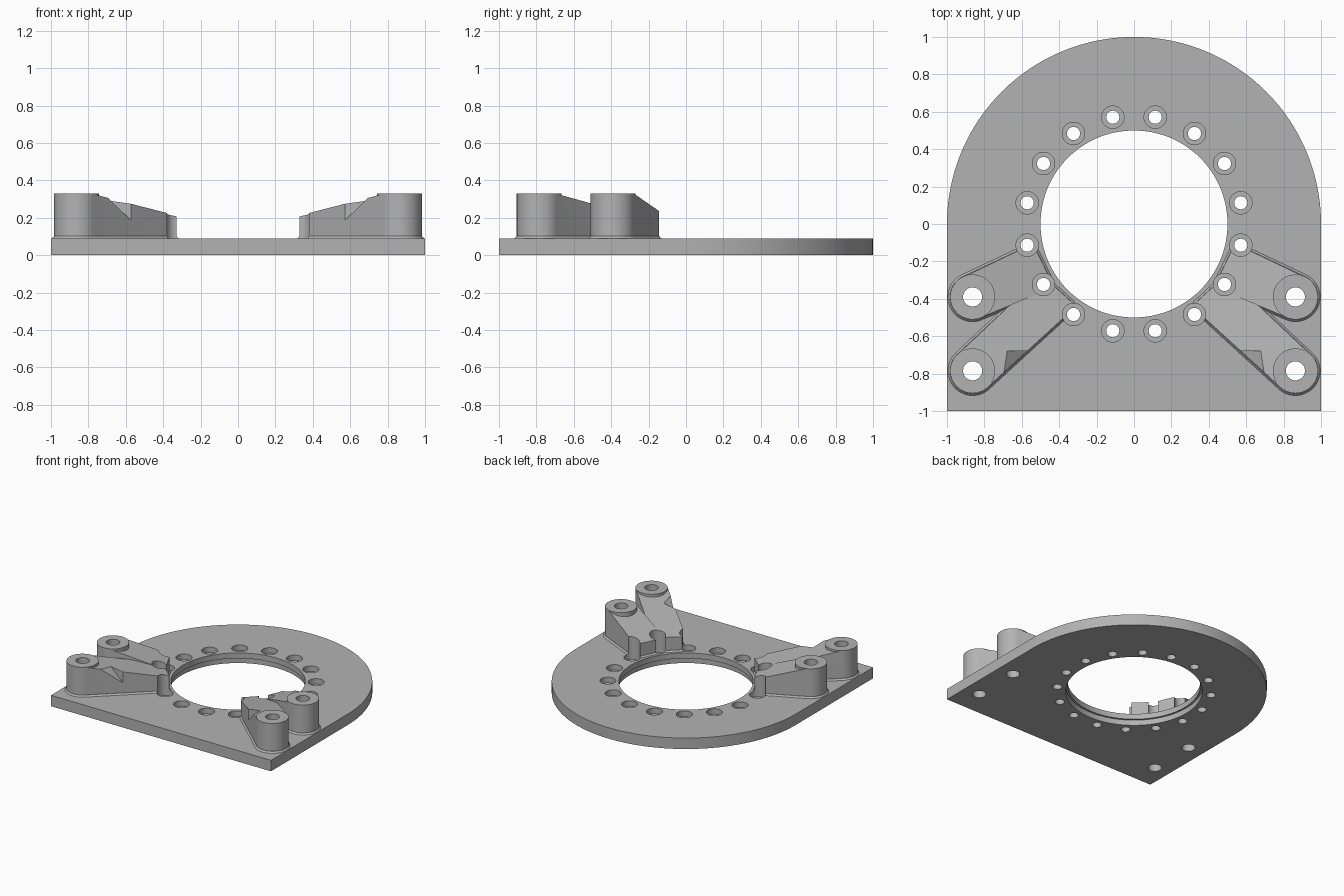
import bpy, bmesh
from math import sin, cos, pi, radians
from mathutils import Vector

cube = bpy.data.objects.get("Cube")
if cube:
    bpy.data.objects.remove(cube)

grey = bpy.data.materials.new("plain grey")
grey.use_nodes = True
grey.diffuse_color = (0.45, 0.45, 0.45, 1)
grey.node_tree.nodes["Principled BSDF"].inputs["Base Color"].default_value = grey.diffuse_color

PLATE, TOP, BOSS_R = 0.09, 0.33, 0.12


def finish(name, bm):
    bmesh.ops.recalc_face_normals(bm, faces=bm.faces)
    mesh = bpy.data.meshes.new(name)
    bm.to_mesh(mesh)
    bm.free()
    mesh.materials.append(grey)
    obj = bpy.data.objects.new(name, mesh)
    bpy.context.collection.objects.link(obj)
    return obj


def disc(x, y, r, n=64):
    return [(x + r * cos(2 * pi * i / n), y + r * sin(2 * pi * i / n)) for i in range(n)]


def stepped_pin(bm, x, y, rings, n):
    """Closed turned solid from (radius, height) rings."""
    loops = [[bm.verts.new((px, py, z)) for px, py in disc(x, y, r, n)] for r, z in rings]
    for a, b in zip(loops, loops[1:]):
        for i in range(n):
            j = (i + 1) % n
            bm.faces.new((a[i], a[j], b[j], b[i]))
    bm.faces.new(loops[0][::-1])
    bm.faces.new(loops[-1])


def hull(name, points):
    bm = bmesh.new()
    for p in points:
        bm.verts.new(p)
    res = bmesh.ops.convex_hull(bm, input=bm.verts)
    junk = set(res["geom_interior"]) | set(res["geom_unused"])
    bmesh.ops.delete(bm, geom=[v for v in junk if isinstance(v, bmesh.types.BMVert)], context="VERTS")
    bmesh.ops.dissolve_limit(bm, angle_limit=radians(0.2), verts=bm.verts, edges=bm.edges)
    return finish(name, bm)


def boolean(obj, other, operation, keep=False):
    mod = obj.modifiers.new("cut", "BOOLEAN")
    mod.operation, mod.solver, mod.object = operation, "EXACT", other
    bpy.context.view_layer.objects.active = obj
    bpy.ops.object.modifier_apply(modifier=mod.name)
    if not keep:
        bpy.data.objects.remove(other)


# Base plate: half disc at the back, square at the front
bm = bmesh.new()
outline = [(cos(pi * i / 80), sin(pi * i / 80)) for i in range(81)] + [(-1, -1), (1, -1)]
face = bm.faces.new([bm.verts.new((x, y, 0)) for x, y in outline])
ext = bmesh.ops.extrude_face_region(bm, geom=[face])
bmesh.ops.translate(bm, vec=(0, 0, PLATE), verts=[v for v in ext["geom"] if isinstance(v, bmesh.types.BMVert)])
plate = finish("base_plate", bm)

# Drill set: central opening, ring of counterbored bolts, boss holes
BOSS_X, BOSS_Y = 0.863, (-0.39, -0.785)
bm = bmesh.new()
stepped_pin(bm, 0, 0, [(0.515, -0.1), (0.515, 0.045), (0.5, 0.045), (0.5, 0.6)], 128)
for k in range(16):
    a = radians(11.25 + 22.5 * k)
    stepped_pin(bm, 0.582 * cos(a), 0.582 * sin(a),
                [(0.035, -0.1), (0.035, 0.045), (0.06, 0.045), (0.06, 0.6)], 40)
for side in (1, -1):
    for y in BOSS_Y:
        stepped_pin(bm, side * BOSS_X, y, [(0.051, -0.1), (0.051, 0.6)], 48)
drills = finish("drill_cutter", bm)
drills.hide_render = True
boolean(plate, drills, "DIFFERENCE", keep=True)

# Each arm: boss height y, foot corners, downward slope
ARMS = [
    (BOSS_Y[0], [(0.54, -0.105), (0.465, -0.26), (0.45, -0.29), (0.46, -0.35)], 0.3),
    (BOSS_Y[1], [(0.33, -0.46), (0.33, -0.42), (0.44, -0.32), (0.5, -0.28)], 0.19),
]


def make_mount(name, side):
    mount = None
    for y, feet, slope in ARMS:
        centre = Vector((BOSS_X, y))
        mid = sum((Vector(f) for f in feet), Vector((0, 0))) / len(feet)
        axis = (mid - centre).normalized()
        # Boss
        bm = bmesh.new()
        stepped_pin(bm, side * BOSS_X, y, [(BOSS_R, 0.08), (BOSS_R, TOP)], 64)
        boss = finish(name, bm)
        # Sloped arm
        pts = []
        for px, py in disc(BOSS_X, y, BOSS_R - 0.001) + feet:
            d = (Vector((px, py)) - centre).dot(axis)
            pts += [(side * px, py, 0.08), (side * px, py, TOP - 0.001 - slope * max(0, d))]
        boolean(boss, hull("arm", pts), "UNION")
        # Flared skirt at the base
        skirt = []
        for grow, z in ((0.012, 0.08), (0.012, PLATE), (0.001, PLATE + 0.012)):
            ring = disc(BOSS_X, y, BOSS_R + grow)
            for fx, fy in feet:
                ring += disc(fx, fy, grow, 12)
            skirt += [(side * px, py, z) for px, py in ring]
        boolean(boss, hull("skirt", skirt), "UNION")
        if mount:
            boolean(mount, boss, "UNION")
        else:
            mount = boss
    # Slanted clearance notch in the front arm
    section = [(0.735, 0.345), (0.54, 0.155), (0.4, 0.155), (0.4, 0.5), (0.735, 0.5)]
    notch = hull("notch", [(side * x, y, z) for x, z in section for y in (-1, -0.68)])
    boolean(mount, notch, "DIFFERENCE")
    boolean(mount, drills, "DIFFERENCE", keep=True)
    mount.name = name
    return mount


parts = [plate, make_mount("left_mount", 1), make_mount("right_mount", -1)]
bpy.data.objects.remove(drills)

for obj in parts:
    bpy.ops.object.select_all(action="DESELECT")
    obj.select_set(True)
    bpy.context.view_layer.objects.active = obj
    bpy.ops.object.shade_smooth_by_angle(angle=radians(20))
